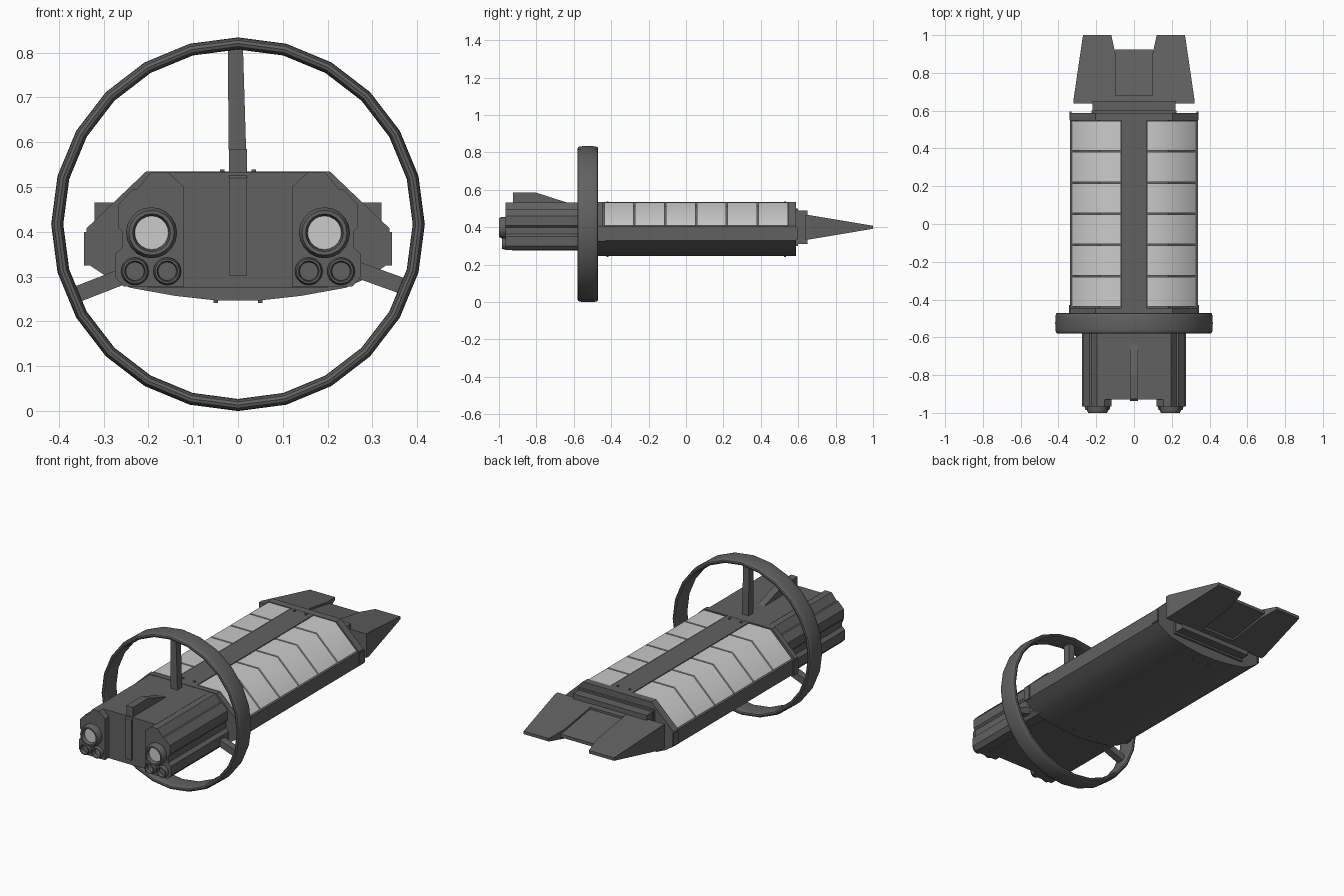
import bpy, bmesh, math
from mathutils import Vector

if "Cube" in bpy.data.objects:
    bpy.data.objects.remove(bpy.data.objects["Cube"])


def material(name, v):
    m = bpy.data.materials.new(name)
    m.diffuse_color = (v, v, v, 1)
    m.use_nodes = True
    m.node_tree.nodes["Principled BSDF"].inputs["Base Color"].default_value = m.diffuse_color
    return m


DARK = material("dark_grey", 0.12)
LIGHT = material("pale_grey", 0.75)


def finish(name, bm, mat=DARK, mirror=False, smooth=None):
    bmesh.ops.recalc_face_normals(bm, faces=bm.faces)
    me = bpy.data.meshes.new(name)
    bm.to_mesh(me)
    bm.free()
    ob = bpy.data.objects.new(name, me)
    bpy.context.collection.objects.link(ob)
    me.materials.append(mat)
    if mirror:
        ob.modifiers.new("Mirror", 'MIRROR').use_mirror_merge = False
    if smooth:
        bpy.ops.object.select_all(action='DESELECT')
        bpy.context.view_layer.objects.active = ob
        ob.select_set(True)
        bpy.ops.object.shade_smooth_by_angle(angle=math.radians(smooth))
    return ob


def loft(name, a, b, **kw):
    """Solid between two matching outlines."""
    bm = bmesh.new()
    va = [bm.verts.new(p) for p in a]
    vb = [bm.verts.new(p) for p in b]
    n = len(va)
    bm.faces.new(va)
    bm.faces.new(vb[::-1])
    for i in range(n):
        bm.faces.new((va[i], va[(i + 1) % n], vb[(i + 1) % n], vb[i]))
    return finish(name, bm, **kw)


def prism(name, xz, y0, y1, **kw):
    return loft(name, [(x, y0, z) for x, z in xz], [(x, y1, z) for x, z in xz], **kw)


def box(name, x0, x1, y0, y1, z0, z1, **kw):
    return prism(name, [(x0, z0), (x1, z0), (x1, z1), (x0, z1)], y0, y1, **kw)


def both(half):
    """Complete a half outline by reflecting it over x = 0."""
    return half + [(-x, z) for x, z in reversed(half)]


def lathe(name, ry, cx, cz, segs, **kw):
    """Closed (radius, y) loop turned about an axis along y."""
    bm = bmesh.new()
    rings = []
    for i in range(segs):
        t = math.tau * i / segs + math.pi / 2
        rings.append([bm.verts.new((cx + r * math.cos(t), y, cz + r * math.sin(t))) for r, y in ry])
    n = len(ry)
    for i in range(segs):
        p, q = rings[i], rings[(i + 1) % segs]
        for j in range(n):
            k = (j + 1) % n
            bm.faces.new((p[j], p[k], q[k], q[j]))
    return finish(name, bm, **kw)


def disc_rod(name, r, cx, cz, y0, y1, **kw):
    c = [(cx + r * math.cos(math.tau * i / 20), cz + r * math.sin(math.tau * i / 20)) for i in range(20)]
    return prism(name, c, y0, y1, **kw)


def strut(name, p, q, w0, w1, y0, y1):
    """Flat tapered bar from p to q in the xz plane."""
    p, q = Vector(p), Vector(q)
    n = (q - p).normalized()
    n = Vector((-n.y, n.x))
    pts = [p + n * w0, p - n * w0, q - n * w1, q + n * w1]
    return prism(name, [tuple(v) for v in pts], y0, y1)


# Hull: rounded belly tray, raised core, spine and end frames
BELLY = [(0.05, 0.247), (0.14, 0.257), (0.24, 0.275), (0.29, 0.298), (0.338, 0.33)]
prism("hull_tray", both(BELLY + [(0.338, 0.408)]), -0.46, 0.56, smooth=25)
prism("hull_core", both([(0.3, 0.40), (0.18, 0.515)]), -0.46, 0.56)
box("top_spine", -0.066, 0.066, -0.46, 0.58, 0.48, 0.534)
FRAME = both(BELLY + [(0.338, 0.408), (0.205, 0.535)])
prism("front_frame", FRAME, -0.472, -0.445, smooth=25)
prism("rear_frame", FRAME, 0.548, 0.588, smooth=25)
box("side_clamp", 0.332, 0.344, -0.47, -0.43, 0.325, 0.40, mirror=True)
box("rear_side_clamp", 0.332, 0.342, 0.55, 0.595, 0.335, 0.40, mirror=True)

# Cargo containers, six to a side
for i in range(6):
    y = -0.44 + i * 0.165
    prism(f"container_{i + 1}", [(0.07, 0.42), (0.07, 0.533), (0.2, 0.533), (0.327, 0.41), (0.29, 0.40)],
          y + 0.003, y + 0.160, mat=LIGHT, mirror=True, smooth=50)

# Small bolts on spine and belly
for y in (-0.42, 0.53):
    for name, x, z in (("spine_bolt", 0.035, 0.534), ("belly_bolt", 0.05, 0.246)):
        box(name, x - 0.005, x + 0.005, y - 0.005, y + 0.005, z - 0.005, z + 0.005, mirror=True)

# Neck between hull and nose
box("neck", -0.22, 0.22, 0.58, 0.65, 0.31, 0.49)
box("neck_flange", -0.225, 0.225, 0.585, 0.60, 0.30, 0.50)


# Forked wedge nose
def wedge(name, plan, sink=0.0, **kw):
    def h(y):
        return 0.065 - 0.057 * max(0, y - 0.66) / 0.34 - sink
    return loft(name, [(x, y, 0.4 + h(y)) for x, y in plan], [(x, y, 0.4 - h(y)) for x, y in plan], **kw)


wedge("nose_prong", [(0.098, 0.638), (0.32, 0.638), (0.32, 0.66), (0.27, 1.0), (0.12, 1.0), (0.098, 0.9)], mirror=True)
wedge("nose_root", [(-0.098, 0.638), (0.098, 0.638), (0.098, 0.68), (-0.098, 0.68)])
wedge("nose_centre_plate", [(-0.1, 0.67), (0.1, 0.67), (0.1, 0.925), (-0.1, 0.925)], sink=0.012)

# Engine block and ridged side pods
box("engine_block", -0.16, 0.16, -0.93, -0.45, 0.295, 0.533)
prism("engine_keel", both([(0.2, 0.275), (0.2, 0.30)]), -0.93, -0.45)
POD = [(0.12, 0.50), (0.155, 0.532), (0.195, 0.532), (0.225, 0.495), (0.235, 0.495), (0.268, 0.46),
       (0.268, 0.41), (0.258, 0.40), (0.258, 0.365), (0.275, 0.35), (0.275, 0.30), (0.255, 0.278), (0.12, 0.278)]
prism("engine_pod", POD, -0.965, -0.45, mirror=True)

# Nozzles: one large and two small on each pod
for name, x, z, r, tip in (("large", 0.193, 0.398, 0.057, -1.0), ("inner", 0.158, 0.312, 0.031, -0.985),
                           ("outer", 0.23, 0.312, 0.031, -0.985)):
    ri = r * 0.66
    lathe(f"{name}_nozzle", [(r, -0.94), (r, tip + 0.014), (r * 0.88, tip), (r * 0.74, tip), (ri, tip + 0.015),
                             (ri, -0.94)], x, z, 20, mirror=True, smooth=30)
    disc_rod(f"{name}_nozzle_glow", ri * 1.03, x, z, tip + 0.02, -0.94, mat=LIGHT, mirror=True)

# Dorsal fin running down the engine face
fin = [(-0.925, 0.585), (-0.80, 0.585), (-0.63, 0.53), (-0.63, 0.302), (-0.937, 0.302), (-0.937, 0.52), (-0.925, 0.53)]
loft("dorsal_fin", [(-0.02, y, z) for y, z in fin], [(0.02, y, z) for y, z in fin])

# Habitat ring with rounded band section, and its three struts
section = []
for i in range(16):
    c, s = math.cos(math.tau * i / 16), math.sin(math.tau * i / 16)
    section.append((0.4035 + 0.0135 * math.copysign(abs(c) ** 0.7, c),
                    -0.525 + 0.055 * math.copysign(abs(s) ** 0.6, s)))
lathe("habitat_ring", section, 0, 0.417, 24, smooth=40)
strut("top_strut", (0, 0.52), (-0.006, 0.815), 0.02, 0.017, -0.545, -0.505)
strut("left_strut", (-0.22, 0.315), (-0.366, 0.258), 0.018, 0.018, -0.545, -0.505)
strut("right_strut", (0.22, 0.332), (0.376, 0.276), 0.018, 0.018, -0.545, -0.505)
